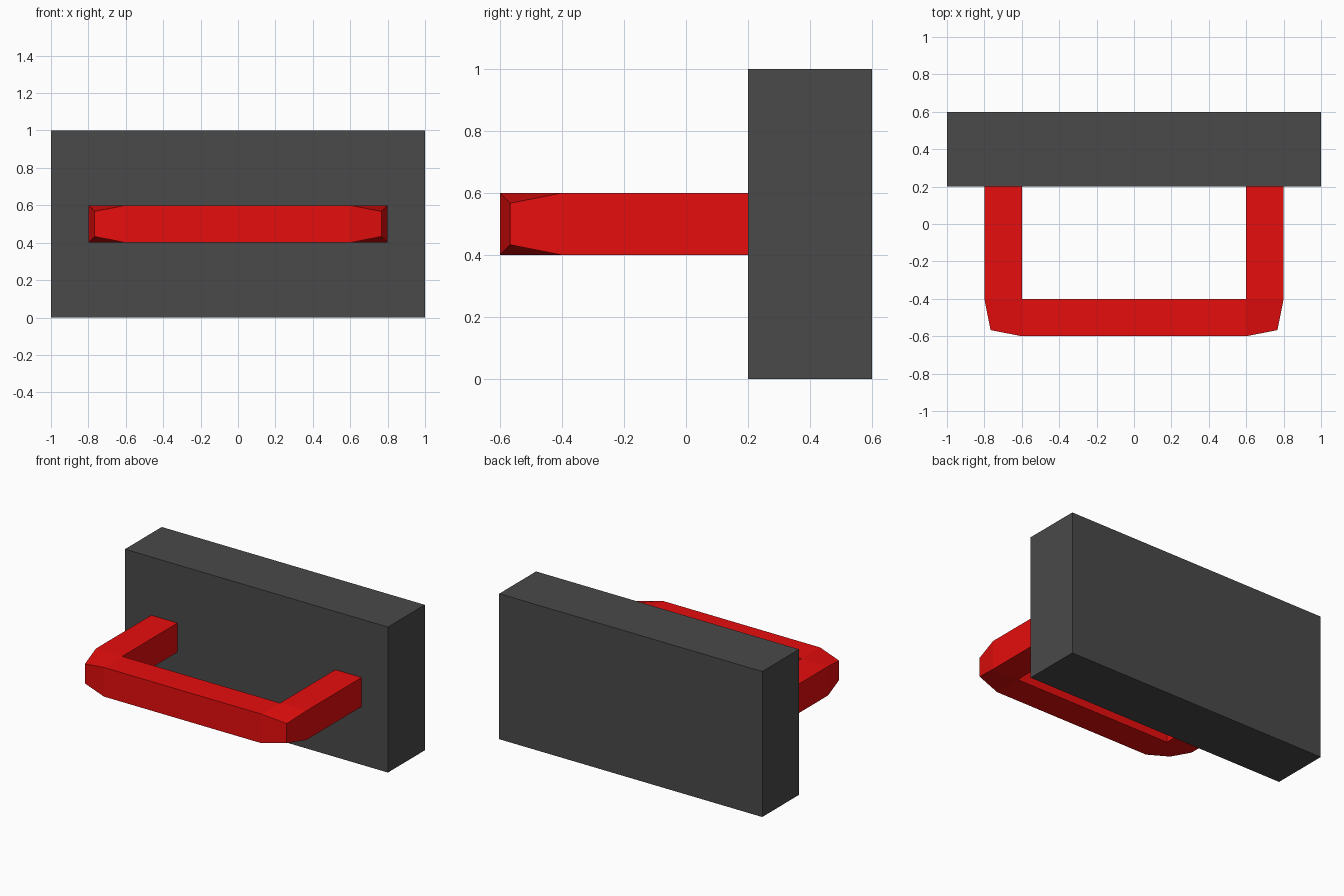
import bpy
import bmesh

if "Cube" in bpy.data.objects:
    bpy.data.objects.remove(bpy.data.objects["Cube"])


def material(name, color):
    mat = bpy.data.materials.new(name)
    mat.diffuse_color = (*color, 1)
    mat.use_nodes = True
    mat.node_tree.nodes["Principled BSDF"].inputs["Base Color"].default_value = mat.diffuse_color
    return mat


def add_object(name, bm, mat):
    bmesh.ops.recalc_face_normals(bm, faces=bm.faces)
    mesh = bpy.data.meshes.new(name)
    bm.to_mesh(mesh)
    bm.free()
    mesh.materials.append(mat)
    obj = bpy.data.objects.new(name, mesh)
    bpy.context.collection.objects.link(obj)
    return obj


def add_box(bm, size, center):
    verts = bmesh.ops.create_cube(bm, size=1)["verts"]
    bmesh.ops.scale(bm, verts=verts, vec=size)
    bmesh.ops.translate(bm, verts=verts, vec=center)


def extrude_side(bm, axis, sign, target):
    """Extrude the face pointing along one axis until it reaches target."""
    bm.normal_update()
    face = max(bm.faces, key=lambda f: sign * f.calc_center_median()[axis])
    new = bmesh.ops.extrude_discrete_faces(bm, faces=[face])["faces"][0]
    for v in new.verts:
        v.co[axis] = target
    return new


# Backing plate
bm = bmesh.new()
add_box(bm, (2, 0.4, 1), (0, 0.4, 0.5))
add_object("back_plate", bm, material("dark_grey", (0.067, 0.067, 0.067)))

# Handle: one corner block with its outer vertical edge pulled inward
bm = bmesh.new()
add_box(bm, (0.2, 0.2, 0.2), (0.7, -0.5, 0.5))
for v in bm.verts:
    if v.co.x > 0.7 and v.co.y < -0.5:
        v.co = (0.767, -0.567, 0.567 if v.co.z > 0.5 else 0.433)

# Leg back to the plate and half of the grip bar, then mirrored
leg_end = extrude_side(bm, 1, 1, 0.2)
bar_end = extrude_side(bm, 0, -1, 0.0)
bmesh.ops.delete(bm, geom=[bar_end], context="FACES_ONLY")
handle = add_object("handle", bm, material("red", (0.8, 0.004, 0.004)))
mirror = handle.modifiers.new("Mirror", "MIRROR")
mirror.use_clip = True
